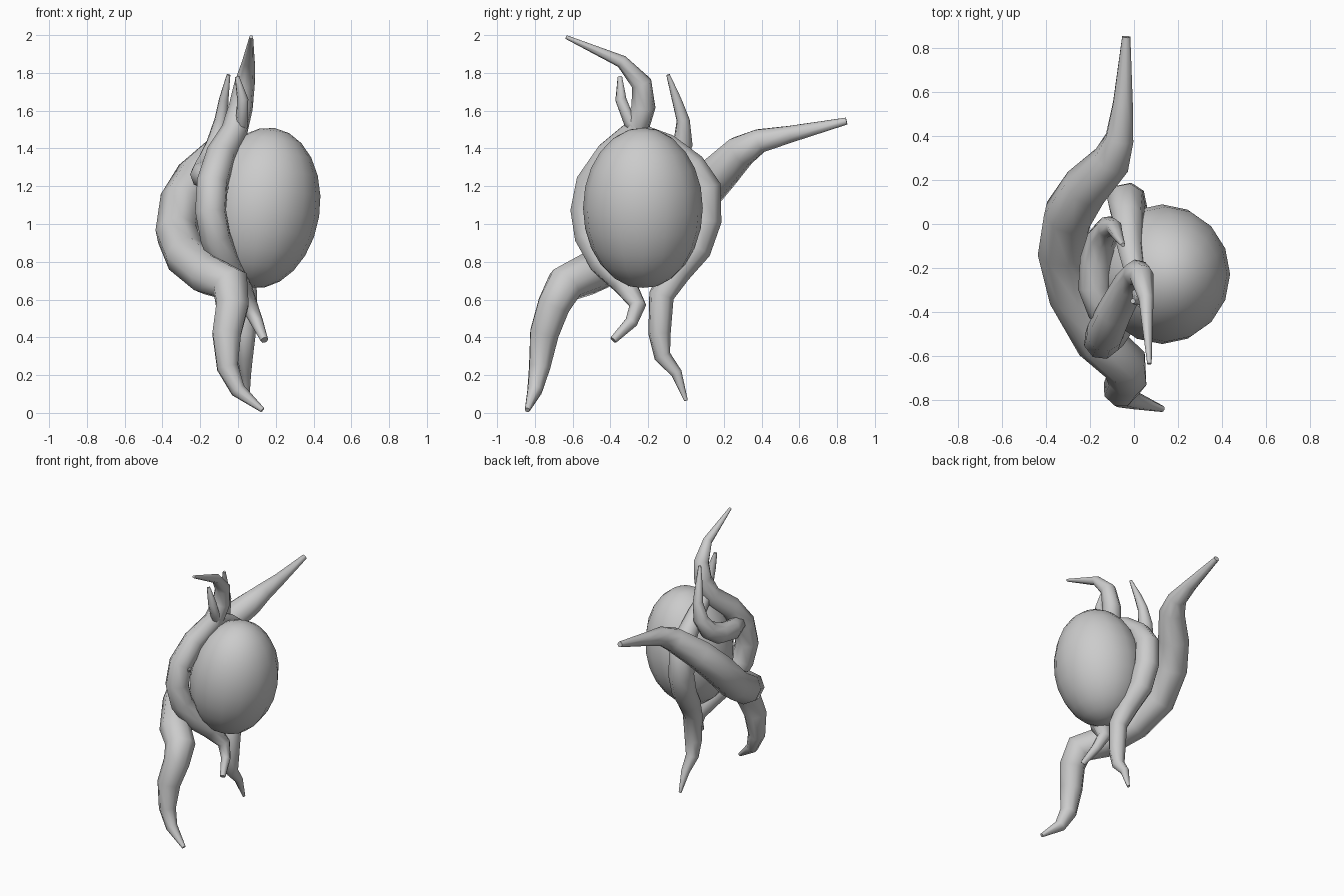
import bpy, math


def finish(obj, name):
    obj.name = name
    bpy.ops.object.select_all(action='DESELECT')
    obj.select_set(True)
    bpy.context.view_layer.objects.active = obj
    if obj.type == 'CURVE':
        bpy.ops.object.convert(target='MESH')
    bpy.ops.object.shade_smooth()


def vine(name, points):
    """Tapered tube; each point is x, y, z, radius."""
    curve = bpy.data.curves.new(name, 'CURVE')
    curve.dimensions = '3D'
    curve.bevel_depth = 1.0
    curve.bevel_resolution = 2
    curve.use_fill_caps = True
    spline = curve.splines.new('POLY')
    spline.points.add(len(points) - 1)
    for p, (x, y, z, r) in zip(spline.points, points):
        p.co = (x, y, z, 1)
        p.radius = r
    obj = bpy.data.objects.new(name, curve)
    bpy.context.collection.objects.link(obj)
    finish(obj, name)


# Egg-shaped body, leaning slightly to +x
bpy.ops.mesh.primitive_uv_sphere_add(segments=16, ring_count=12, radius=1,
                                     location=(0.128, -0.228, 1.085))
egg = bpy.context.object
egg.scale = (0.305, 0.317, 0.428)
egg.rotation_euler = (0, math.radians(9), 0)
finish(egg, "egg_body")

# Thick vine: front foot, round the left side, out to the back
vine("large_vine", [
    (0.13, -0.84, 0.015, 0.014), (0.0, -0.80, 0.12, 0.042),
    (-0.055, -0.775, 0.24, 0.06), (-0.06, -0.75, 0.42, 0.082),
    (-0.03, -0.70, 0.57, 0.092), (-0.04, -0.64, 0.68, 0.105),
    (-0.16, -0.53, 0.73, 0.11), (-0.275, -0.32, 0.83, 0.115),
    (-0.325, -0.12, 0.95, 0.115), (-0.30, 0.04, 1.12, 0.115),
    (-0.22, 0.165, 1.26, 0.108), (-0.10, 0.29, 1.385, 0.09),
    (-0.065, 0.39, 1.44, 0.068), (-0.05, 0.55, 1.475, 0.048),
    (-0.035, 0.85, 1.545, 0.02)])

# Vine over the front of the egg
vine("front_vine", [
    (0.07, -0.635, 1.99, 0.01), (0.055, -0.34, 1.86, 0.034),
    (0.035, -0.235, 1.745, 0.055), (0.015, -0.225, 1.62, 0.065),
    (-0.02, -0.27, 1.49, 0.072), (-0.09, -0.40, 1.37, 0.08),
    (-0.135, -0.50, 1.22, 0.085), (-0.145, -0.53, 1.07, 0.085),
    (-0.12, -0.51, 0.93, 0.083), (-0.07, -0.44, 0.80, 0.08),
    (0.0, -0.33, 0.69, 0.068), (0.06, -0.255, 0.57, 0.045),
    (0.10, -0.29, 0.48, 0.034), (0.14, -0.385, 0.385, 0.02)])

# Vine up the back of the egg with a small leaf-like tip
vine("back_vine", [
    (0.05, 0.0, 0.065, 0.01), (0.04, -0.05, 0.21, 0.03),
    (0.035, -0.125, 0.30, 0.045), (0.035, -0.14, 0.42, 0.06),
    (0.035, -0.13, 0.62, 0.068), (0.01, -0.05, 0.75, 0.08),
    (-0.02, 0.05, 0.87, 0.087), (-0.03, 0.10, 1.02, 0.09),
    (-0.035, 0.10, 1.19, 0.088), (-0.03, 0.03, 1.31, 0.073),
    (-0.02, -0.10, 1.42, 0.06), (0.005, -0.23, 1.48, 0.048),
    (0.02, -0.30, 1.54, 0.032), (0.025, -0.345, 1.66, 0.03),
    (-0.005, -0.35, 1.78, 0.012)])

# Short hooked vine between the others
vine("side_vine", [
    (-0.05, -0.095, 1.79, 0.01), (-0.075, -0.05, 1.66, 0.026),
    (-0.09, -0.015, 1.55, 0.036), (-0.115, -0.015, 1.43, 0.053),
    (-0.145, -0.06, 1.34, 0.067), (-0.17, -0.16, 1.28, 0.075),
    (-0.18, -0.29, 1.26, 0.074), (-0.15, -0.40, 1.25, 0.06),
    (-0.06, -0.52, 1.19, 0.015)])
